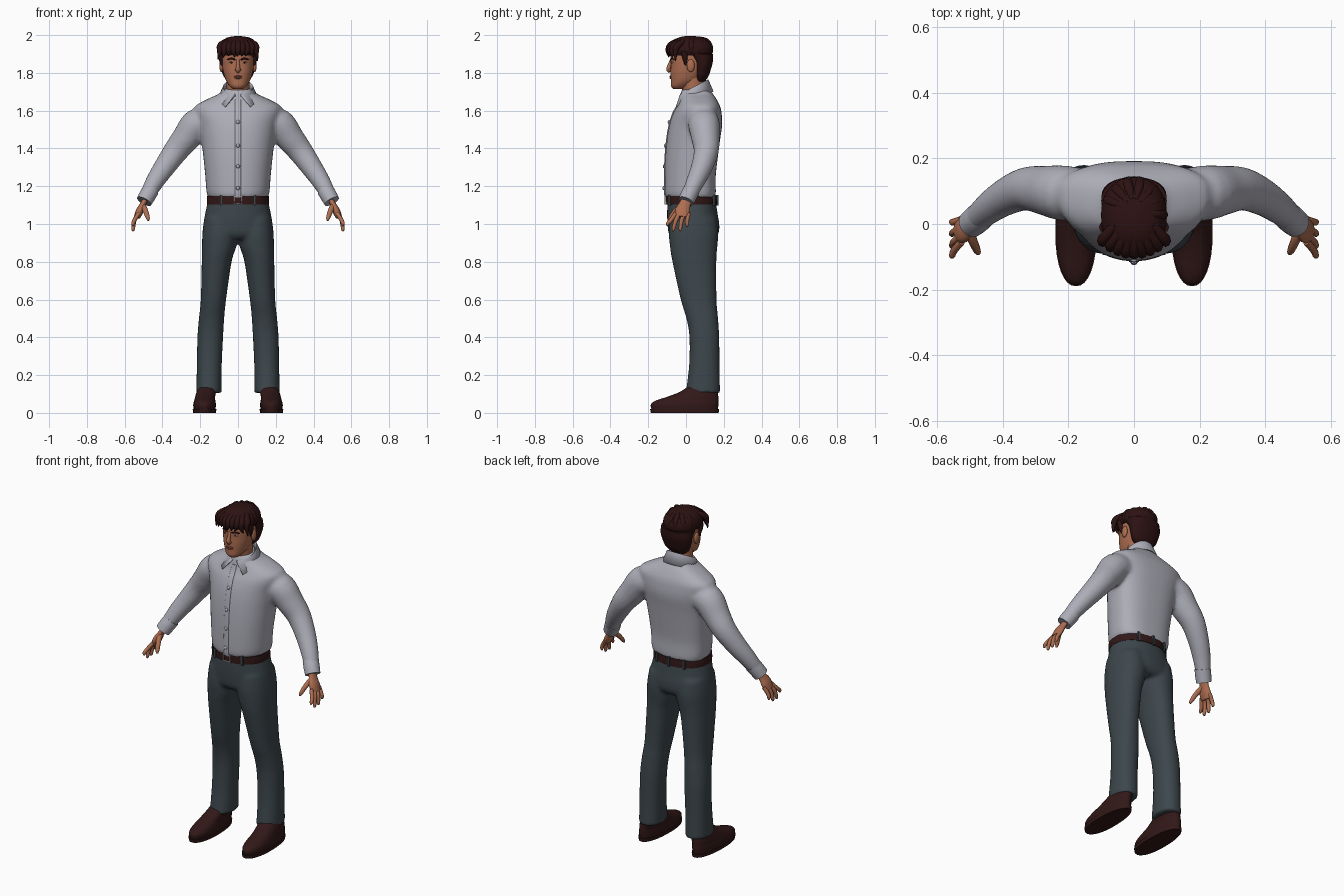
import bpy, bmesh, math, random
from mathutils import Vector, Matrix

cube = bpy.data.objects.get("Cube")
if cube:
    bpy.data.objects.remove(cube)
random.seed(4)


def material(name, r, g, b):
    m = bpy.data.materials.new(name)
    m.use_nodes = True
    m.diffuse_color = (r, g, b, 1)
    m.node_tree.nodes["Principled BSDF"].inputs["Base Color"].default_value = (r, g, b, 1)
    return m


SHIRT = material("pale grey cloth", .42, .42, .48)
PANTS = material("slate cloth", .046, .062, .072)
LEATHER = material("dark brown leather", .032, .009, .009)
HAIR = material("dark brown hair", .026, .006, .006)
SKIN = material("skin", .42, .155, .082)
LIP = material("lip", .28, .085, .055)
EYE = material("eye white", .5, .42, .38)
METAL = material("buckle metal", .4, .4, .42)


def finish(name, bm, mat, angle=50):
    bmesh.ops.recalc_face_normals(bm, faces=bm.faces)
    me = bpy.data.meshes.new(name)
    bm.to_mesh(me)
    bm.free()
    me.materials.append(mat)
    ob = bpy.data.objects.new(name, me)
    bpy.context.collection.objects.link(ob)
    bpy.ops.object.select_all(action='DESELECT')
    ob.select_set(True)
    bpy.context.view_layer.objects.active = ob
    bpy.ops.object.shade_smooth_by_angle(angle=math.radians(angle))
    return ob


def refine(rows, n=4):
    """Catmull-Rom interpolation through rows of numbers."""
    out = []
    for i in range(len(rows) - 1):
        p = [rows[max(0, min(len(rows) - 1, i + k))] for k in (-1, 0, 1, 2)]
        for j in range(n):
            t = j / n
            out.append([b + .5 * t * (c - a + t * (2*a - 5*b + 4*c - d + t * (3*(b - c) + d - a)))
                        for a, b, c, d in zip(*p)])
    return out + [list(rows[-1])]


def skin_rings(bm, rings):
    loops = [[bm.verts.new(p) for p in r] for r in rings]
    n = len(loops[0])
    for a, b in zip(loops, loops[1:]):
        for i in range(n):
            bm.faces.new((a[i], a[(i + 1) % n], b[(i + 1) % n], b[i]))
    bm.faces.new(loops[0])
    bm.faces.new(loops[-1])


def loft(bm, rows, side=1, mid=.5, front=2.2, back=2.2, seg=32, n=4):
    """Stack of level sections: z, centre x, half width, front y, back y."""
    rings = []
    for z, cx, rx, yf, yb in refine(rows, n):
        ym, ring = yf + mid * (yb - yf), []
        for i in range(seg):
            a = 2 * math.pi * i / seg
            c, s = math.cos(a), math.sin(a)
            e = 2 / (back if s > 0 else front)
            ry = yb - ym if s > 0 else ym - yf
            ring.append((side * cx + rx * math.copysign(abs(c)**e, c),
                         ym + ry * math.copysign(abs(s)**e, s), z))
        rings.append(ring)
    skin_rings(bm, rings)
    return bm


def tube(bm, rows, side=1, seg=16, flat=1, n=4):
    """Round limb along x, y, z, radius points."""
    pts = refine(rows, n)
    pos = [Vector((side * p[0], p[1], p[2])) for p in pts]
    rings = []
    for i, p in enumerate(pos):
        t = (pos[min(i + 1, len(pos) - 1)] - pos[max(i - 1, 0)]).normalized()
        u = t.cross(Vector((0, 1, 0))).normalized()
        v = t.cross(u)
        r = pts[i][3]
        rings.append([p + r * (flat * math.cos(a) * u + math.sin(a) * v)
                      for a in (2 * math.pi * k / seg for k in range(seg))])
    skin_rings(bm, rings)
    return bm


def ball(bm, loc, size):
    m = Matrix.Translation(loc) @ Matrix.Diagonal((*size, 1))
    bmesh.ops.create_uvsphere(bm, u_segments=16, v_segments=10, radius=1, matrix=m)
    return bm


def box(bm, loc, size):
    bmesh.ops.create_cube(bm, size=1, matrix=Matrix.Translation(loc) @ Matrix.Diagonal((*size, 1)))
    return bm


def fuse(ob, voxel, rounds):
    m = ob.modifiers.new("fuse", 'REMESH')
    m.mode, m.voxel_size, m.use_smooth_shade = 'VOXEL', voxel, True
    s = ob.modifiers.new("soften", 'SMOOTH')
    s.iterations, s.factor = rounds, .5


BOTH = (("left", 1), ("right", -1))

# shirt body and sleeves fused together
torso = [(1.14, 0, .158, -.108, .155), (1.17, 0, .167, -.113, .158), (1.25, 0, .173, -.113, .157),
         (1.35, 0, .183, -.11, .168), (1.45, 0, .195, -.101, .181), (1.53, 0, .21, -.087, .192),
         (1.59, 0, .23, -.067, .188), (1.625, 0, .226, -.048, .18), (1.66, 0, .165, -.036, .162),
         (1.69, 0, .1, -.03, .142), (1.715, 0, .08, -.02, .122)]
sleeve = [(.16, .09, 1.54, .08), (.22, .095, 1.525, .084), (.275, .103, 1.455, .075),
          (.33, .107, 1.385, .066), (.39, .083, 1.3, .057), (.44, .05, 1.225, .049), (.482, .014, 1.15, .04)]
bm = loft(bmesh.new(), torso, mid=.6, back=2.6, seg=40)
for _, s in BOTH:
    tube(bm, sleeve, s, seg=24)
fuse(finish("shirt", bm, SHIRT), .011, 4)
for label, s in BOTH:
    cuff = [(.462, .03, 1.18, .044), (.48, .014, 1.15, .044), (.497, .0, 1.12, .042)]
    finish(label + "_cuff", tube(bmesh.new(), cuff, s, seg=24), SHIRT)

# placket and buttons
strip = [(z, 0, .016, yf - .004, yf + .03) for z, _, _, yf, _ in torso[:9]]
finish("placket", loft(bmesh.new(), strip, front=6, back=6, seg=24), SHIRT)
bm = bmesh.new()
for z, y in ((1.19, -.118), (1.305, -.116), (1.415, -.11), (1.54, -.09)):
    ball(bm, (0, y, z), (.01, .007, .01))
finish("buttons", bm, SHIRT)

# folded collar
bm = bmesh.new()
steps, prev = 36, None
for i in range(steps + 1):
    k = 2 * i / steps - 1
    a, b = math.radians(170 * k), math.radians(141 * k)
    row = [bm.verts.new(p) for p in (
        (.07 * math.sin(a), .042 + .068 * math.cos(a), 1.70 + .03 * math.cos(a)),
        (.079 * math.sin(a), .042 + .076 * math.cos(a), 1.722 + .04 * math.cos(a)),
        (.106 * math.sin(b), .034 + .108 * math.cos(b), 1.662 + .038 * math.cos(b) - .012 * k**8))]
    if prev:
        for j in (0, 1):
            bm.faces.new((prev[j], row[j], row[j + 1], prev[j + 1]))
    prev = row
m = finish("collar", bm, SHIRT).modifiers.new("thickness", 'SOLIDIFY')
m.thickness, m.offset = .008, 0

# trousers
hips = [(1.13, 0, .158, -.098, .156), (1.05, 0, .175, -.1, .168), (1.0, 0, .183, -.098, .176),
        (.95, 0, .187, -.092, .173), (.92, 0, .165, -.07, .15)]
leg = [(1.03, .09, .088, -.085, .16), (.95, .094, .094, -.091, .171), (.88, .1, .091, -.085, .166),
       (.8, .113, .079, -.072, .161), (.6, .13, .067, -.028, .162), (.5, .14, .067, .002, .17),
       (.4, .147, .068, .018, .176), (.25, .152, .066, .016, .177), (.105, .154, .067, -.002, .181)]
bm = loft(bmesh.new(), hips, seg=40)
for _, s in BOTH:
    loft(bm, leg, s)
fuse(finish("trousers", bm, PANTS), .011, 4)

# belt, loops and buckle
band = [(1.102, 0, .165, -.105, .164), (1.125, 0, .165, -.106, .163), (1.147, 0, .163, -.106, .161)]
finish("belt", loft(bmesh.new(), band, seg=40), LEATHER)
bm = bmesh.new()
for x, y in ((-.09, -.087), (.09, -.087), (-.09, .147), (.09, .147), (0, .164)):
    box(bm, (x, y, 1.125), (.012, .014, .056))
finish("belt_loops", bm, PANTS)
bm = bmesh.new()
for e in (-1, 1):
    box(bm, (e * .022, -.108, 1.125), (.006, .01, .044))
    box(bm, (0, -.108, 1.125 + e * .02), (.05, .01, .006))
finish("buckle", bm, METAL)

# shoes
upper = [(.018, .177, .058, -.183, .168), (.045, .177, .06, -.186, .172), (.065, .176, .056, -.16, .172),
         (.085, .174, .053, -.1, .171), (.11, .168, .052, -.035, .169), (.135, .162, .05, .005, .166)]
sole = [(0, .177, .06, -.186, .173), (.02, .177, .063, -.19, .175)]
for label, s in BOTH:
    finish(label + "_shoe", loft(bmesh.new(), upper, s, mid=.45), LEATHER)
    finish(label + "_sole", loft(bmesh.new(), sole, s, mid=.45, n=1), LEATHER)

# hands: palm, four fingers and thumb
fingers = [(-.055, -.097, .99), (-.032, -.066, .962), (-.008, -.03, .963), (.014, .006, .985)]
for label, s in BOTH:
    palm = [(.488, .008, 1.135, .028), (.503, -.006, 1.105, .031), (.52, -.018, 1.07, .04), (.535, -.022, 1.035, .034)]
    bm = tube(bmesh.new(), palm, s, flat=.5)
    for y0, y1, z1 in fingers:
        ym = (y0 + y1) / 2
        tube(bm, [(.526, y0, 1.055, .011), (.548, ym - .004, 1.02, .011),
                  (.555, y1, z1 + .012, .0095), (.553, y1, z1, .004)], s, seg=10)
    tube(bm, [(.505, -.02, 1.1, .016), (.49, -.055, 1.07, .014), (.478, -.082, 1.035, .011),
              (.474, -.09, 1.018, .005)], s, seg=10)
    finish(label + "_hand", bm, SKIN)

# head, neck, ears and nose
skull = [(1.714, 0, .024, -.066, -.01), (1.73, 0, .044, -.079, .02), (1.76, 0, .064, -.08, .07),
         (1.8, 0, .077, -.082, .1), (1.84, 0, .084, -.081, .115), (1.88, 0, .086, -.082, .12),
         (1.92, 0, .084, -.075, .12), (1.96, 0, .065, -.04, .1), (1.985, 0, .03, 0, .06)]
finish("head", loft(bmesh.new(), skull), SKIN)
finish("neck", tube(bmesh.new(), [(0, .05, 1.65, .062), (0, .04, 1.71, .06), (0, .03, 1.79, .062)], seg=24), SKIN)
nose = [(0, -.076, 1.872, .008), (0, -.086, 1.845, .009), (0, -.092, 1.82, .0125), (0, -.084, 1.804, .008)]
finish("nose", ball(tube(bmesh.new(), nose), (0, -.088, 1.815), (.017, .01, .009)), SKIN)
for label, s in BOTH:
    finish(label + "_ear", ball(bmesh.new(), (s * .088, .025, 1.838), (.011, .021, .034)), SKIN)
    finish(label + "_eye", ball(bmesh.new(), (s * .034, -.068, 1.856), (.014, .009, .006)), EYE)
    finish(label + "_iris", ball(bmesh.new(), (s * .034, -.074, 1.856), (.006, .004, .006)), HAIR)
    brow = [(.014, -.081, 1.87, .004), (.035, -.076, 1.876, .005), (.056, -.063, 1.87, .003)]
    finish(label + "_eyebrow", tube(bmesh.new(), brow, s, seg=8), HAIR)
finish("lips", ball(ball(bmesh.new(), (0, -.081, 1.781), (.023, .007, .005)), (0, -.081, 1.773), (.02, .007, .005)), LIP)

# hair: crown, back and loose locks
crown = [(1.893, 0, .092, -.08, .13), (1.91, 0, .1, -.088, .142), (1.94, 0, .098, -.088, .14),
         (1.97, 0, .081, -.068, .118), (1.988, 0, .052, -.036, .085), (1.995, 0, .015, 0, .045)]
nape = [(1.755, 0, .05, .05, .1), (1.78, 0, .075, .046, .118), (1.82, 0, .09, .042, .132),
        (1.86, 0, .098, .035, .142), (1.9, 0, .1, .0, .143)]
finish("hair", loft(loft(bmesh.new(), crown), nape), HAIR)
bm = bmesh.new()
for i in range(9):
    # fringe locks swept down over the forehead
    x = (i - 4) * .023
    y = -.09 + 4.5 * x * x
    drop = 1.897 - 2.6 * x * x - random.uniform(0, .014)
    tube(bm, [(x * .6, y + .05, 1.972, .014), (x, y + .008, 1.945, .018), (x * 1.05, y - .004, 1.915, .014),
              (x * 1.05 + random.uniform(-.012, .012), y - .003, drop, .002)], seg=8)
for i in range(14):
    # short locks laid round the crown
    a = 2 * math.pi * i / 14
    c, d, r = math.cos(a), math.sin(a), random.uniform(.012, .017)
    tube(bm, [(.03 * c, .035 + .04 * d, 1.985, .008), (.066 * c, .03 + .08 * d, 1.968, r),
              (.088 * c, .028 + .102 * d, 1.935, r), (.098 * c + .01 * d, .028 + .11 * d, 1.9, .003)], seg=8)
for s in (1, -1):
    tube(bm, [(s * .09, -.01, 1.915, .017), (s * .09, -.006, 1.88, .014), (s * .086, -.002, 1.84, .004)], seg=8)
finish("hair_locks", bm, HAIR)
